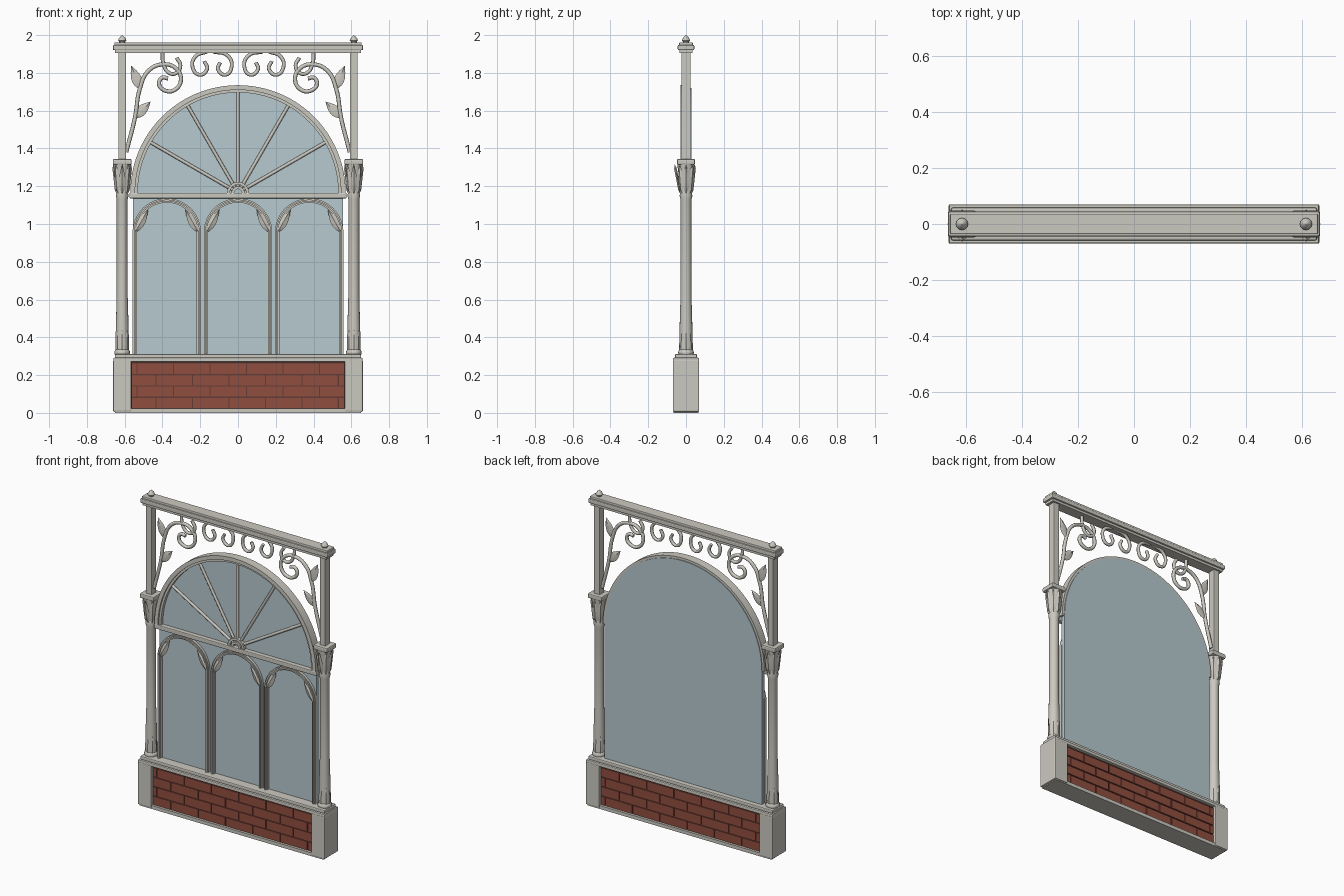
import bpy, bmesh, math
from mathutils import Vector, Matrix

if "Cube" in bpy.data.objects:
    bpy.data.objects.remove(bpy.data.objects["Cube"])


def mat(name, rgb):
    m = bpy.data.materials.new(name)
    m.diffuse_color = (*rgb, 1)
    m.use_nodes = True
    m.node_tree.nodes["Principled BSDF"].inputs["Base Color"].default_value = m.diffuse_color
    return m


STONE = mat("pale_grey_paint", (0.60, 0.585, 0.53))
GLASS = mat("blue_grey_glass", (0.47, 0.59, 0.625))
BRICK = mat("red_brick", (0.28, 0.075, 0.05))
MORTAR = mat("dark_mortar", (0.12, 0.045, 0.035))


def finish(name, bm, material, smooth=False, bevel=0):
    bmesh.ops.recalc_face_normals(bm, faces=bm.faces)
    me = bpy.data.meshes.new(name)
    bm.to_mesh(me)
    bm.free()
    ob = bpy.data.objects.new(name, me)
    bpy.context.collection.objects.link(ob)
    me.materials.append(material)
    if bevel:
        b = ob.modifiers.new("bevel", 'BEVEL')
        b.width, b.segments = bevel, 2
    if smooth:
        bpy.ops.object.select_all(action='DESELECT')
        ob.select_set(True)
        bpy.context.view_layer.objects.active = ob
        bpy.ops.object.shade_smooth_by_angle(angle=math.radians(35))
    return ob


def add_box(bm, x0, x1, y0, y1, z0, z1):
    m = Matrix.Translation(((x0 + x1) / 2, (y0 + y1) / 2, (z0 + z1) / 2)) @ \
        Matrix.Diagonal((x1 - x0, y1 - y0, z1 - z0, 1))
    bmesh.ops.create_cube(bm, size=1, matrix=m)


def box(name, x0, x1, y0, y1, z0, z1, material=STONE, bevel=0):
    bm = bmesh.new()
    add_box(bm, x0, x1, y0, y1, z0, z1)
    return finish(name, bm, material, bevel=bevel)


def lathe(name, x, profile, n=16):
    bm = bmesh.new()
    rings = [[bm.verts.new((x + r * math.cos(2 * math.pi * i / n),
                            r * math.sin(2 * math.pi * i / n), z))
              for i in range(n)] for r, z in profile]
    for a, b in zip(rings, rings[1:]):
        for i in range(n):
            bm.faces.new((a[i], a[(i + 1) % n], b[(i + 1) % n], b[i]))
    bm.faces.new(rings[0])
    bm.faces.new(rings[-1])
    return finish(name, bm, STONE, smooth=True)


def arch(cx, r, z_spring, z_base=None, n=32):
    """Arch outline in the xz plane, with legs when z_base is given."""
    pts = [(cx - r * math.cos(math.pi * i / n), z_spring + r * math.sin(math.pi * i / n))
           for i in range(n + 1)]
    if z_base is not None:
        pts = [(cx - r, z_base)] + pts + [(cx + r, z_base)]
    return pts


def band(name, inner, outer, y0, y1):
    """Solid strip between two outlines."""
    bm = bmesh.new()
    loops = [[bm.verts.new((x, y, z)) for x, z in line]
             for line, y in ((inner, y0), (outer, y0), (outer, y1), (inner, y1))]
    for k in range(4):
        a, b = loops[k], loops[(k + 1) % 4]
        for i in range(len(a) - 1):
            bm.faces.new((a[i], a[i + 1], b[i + 1], b[i]))
    for e in (0, -1):
        bm.faces.new([l[e] for l in loops])
    return finish(name, bm, STONE, smooth=True)


def slab(name, outline, y0, y1, material):
    bm = bmesh.new()
    f = bm.faces.new([bm.verts.new((x, y0, z)) for x, z in outline])
    ext = bmesh.ops.extrude_face_region(bm, geom=[f])
    vs = [g for g in ext['geom'] if isinstance(g, bmesh.types.BMVert)]
    bmesh.ops.translate(bm, vec=(0, y1 - y0, 0), verts=vs)
    return finish(name, bm, material)


def tube(name, pts, radius, y=0.0):
    """Round bar following a smooth path in the xz plane."""
    cu = bpy.data.curves.new(name, 'CURVE')
    cu.dimensions = '3D'
    cu.bevel_depth, cu.bevel_resolution, cu.resolution_u = radius, 2, 6
    cu.use_fill_caps = True
    sp = cu.splines.new('BEZIER')
    sp.bezier_points.add(len(pts) - 1)
    for p, (x, z) in zip(sp.bezier_points, pts):
        p.co = (x, y, z)
        p.handle_left_type = p.handle_right_type = 'AUTO'
    ob = bpy.data.objects.new(name, cu)
    bpy.context.collection.objects.link(ob)
    cu.materials.append(STONE)
    bpy.ops.object.select_all(action='DESELECT')
    ob.select_set(True)
    bpy.context.view_layer.objects.active = ob
    bpy.ops.object.convert(target='MESH')


def leaf(name, base, tip, side, width, depth):
    """Pointed leaf, ridged along its middle on both sides."""
    bm = bmesh.new()
    b, t = Vector(base), Vector(tip)
    s = Vector(side).normalized()
    nrm = (t - b).cross(s).normalized() * depth
    rows = []
    for i in range(1, 8):
        u = i / 8
        c, w = b.lerp(t, u), width / 2 * math.sin(math.pi * u ** 0.8)
        rows.append([bm.verts.new(p) for p in (c + s * w, c + nrm, c - s * w, c - nrm)])
    for a, c in zip(rows, rows[1:]):
        for k in range(4):
            bm.faces.new((a[k], a[(k + 1) % 4], c[(k + 1) % 4], c[k]))
    for row, end in ((rows[0], b), (rows[-1], t)):
        v = bm.verts.new(end)
        for k in range(4):
            bm.faces.new((row[k], row[(k + 1) % 4], v))
    return finish(name, bm, STONE, smooth=True)


# Brick plinth with base strip and sill
box("base_strip", -0.65, 0.65, -0.066, 0.066, 0, 0.022)
box("mortar_core", -0.565, 0.565, -0.05, 0.05, 0.015, 0.275, MORTAR)
bm = bmesh.new()
for row in range(4):
    z = 0.025 + row * 0.0605
    x = -0.534 - 0.193 - (0 if row % 2 else 0.093)
    while x < 0.56:
        a, b = max(x + 0.003, -0.562), min(x + 0.19, 0.562)
        if b - a > 0.01:
            add_box(bm, a, b, -0.056, 0.056, z, z + 0.054)
        x += 0.193
finish("bricks", bm, BRICK)
box("sill_lower", -0.66, 0.66, -0.07, 0.07, 0.27, 0.292, bevel=0.006)
box("sill_upper", -0.652, 0.652, -0.058, 0.058, 0.288, 0.312, bevel=0.006)

# Top beam with stepped moulding
box("beam_lower", -0.65, 0.65, -0.034, 0.034, 1.905, 1.925)
box("beam", -0.662, 0.662, -0.044, 0.044, 1.92, 1.948, bevel=0.006)
box("beam_cap", -0.655, 0.655, -0.036, 0.036, 1.944, 1.962, bevel=0.004)

# Arched glass, surrounding frame and transom
ZC = 1.165
slab("glass_pane", arch(0, 0.555, ZC, 0.31, 48), 0.0, 0.028, GLASS)
band("arch_frame", arch(0, 0.545, ZC, n=48), arch(0, 0.57, ZC, n=48), -0.03, 0.024)
band("arch_bead", arch(0, 0.531, ZC, n=48), arch(0, 0.547, ZC, n=48), -0.02, 0.004)
box("transom", -0.575, 0.575, -0.028, 0.004, 1.136, 1.165, bevel=0.005)

# Fan bars and hub
for i in range(1, 6):
    a = math.pi * i / 6
    tube("fan_bar", [(r * math.cos(a), ZC + r * math.sin(a)) for r in (0.03, 0.54)], 0.009, -0.005)
for r in (0.055, 0.032):
    band("fan_hub", arch(0, r - 0.012, ZC, n=16), arch(0, r + 0.003, ZC, n=16), -0.022, 0.004)

# Three arched lights with corner leaves
for cx in (-0.377, 0, 0.377):
    band("light_frame", arch(cx, 0.158, 0.955, 0.31), arch(cx, 0.181, 0.955, 0.31), -0.016, 0.004)
    band("light_bead", arch(cx, 0.165, 0.955, 0.31), arch(cx, 0.174, 0.955, 0.31), -0.024, -0.014)
    for s in (-1, 1):
        leaf("light_leaf", (cx + s * 0.168, -0.012, 0.955), (cx + s * 0.098, -0.012, 1.08),
             (0.87, 0, s * 0.49), 0.045, 0.009)

VINE = [(-0.592, 1.38), (-0.545, 1.565), (-0.52, 1.715), (-0.475, 1.81), (-0.40, 1.845),
        (-0.33, 1.825), (-0.302, 1.765), (-0.335, 1.71), (-0.39, 1.708), (-0.418, 1.743),
        (-0.40, 1.775), (-0.37, 1.77)]
HOOK_A = [(-0.40, 1.91), (-0.395, 1.85), (-0.365, 1.80), (-0.325, 1.80),
          (-0.305, 1.84), (-0.325, 1.88)]
HOOK_B = [(-0.165, 1.912), (-0.222, 1.89), (-0.242, 1.84), (-0.205, 1.79),
          (-0.164, 1.82), (-0.178, 1.862)]
HOOK_C = [(-0.13, 1.912), (-0.06, 1.895), (-0.033, 1.845), (-0.065, 1.79),
          (-0.106, 1.82), (-0.095, 1.855)]

for s in (-1, 1):
    X = 0.613 * s
    # Plinth end blocks
    box("plinth_block", X - 0.048, X + 0.048, -0.07, 0.07, 0.006, 0.28, bevel=0.006)
    # Column shaft with base rings and flared capital
    lathe("column", X, [(0.04, 0.31), (0.042, 0.318), (0.04, 0.328), (0.034, 0.335), (0.034, 0.45),
                        (0.029, 0.62), (0.029, 1.13), (0.034, 1.15), (0.031, 1.165),
                        (0.034, 1.22), (0.043, 1.29), (0.046, 1.315)])
    box("capital_slab", X - 0.05, X + 0.05, -0.048, 0.048, 1.314, 1.344, bevel=0.007)
    # Capital leaves and slim foot leaves
    for k in range(8):
        a = math.pi * k / 4
        d = Vector((math.cos(a), math.sin(a), 0))
        out = 0.06 if k == 6 else 0.047
        side = (-d.y, d.x, 0)
        c = Vector((X, 0, 0))
        leaf("capital_leaf", c + d * 0.03 + Vector((0, 0, 1.16)),
             c + d * out + Vector((0, 0, 1.315)), side, 0.036, 0.007)
        leaf("foot_leaf", c + d * 0.034 + Vector((0, 0, 0.32)),
             c + d * 0.03 + Vector((0, 0, 0.48)), side, 0.016, 0.003)
    # Square upper post and finial
    box("upper_post", X - 0.02, X + 0.02, -0.024, 0.024, 1.34, 1.92, bevel=0.003)
    lathe("finial", X, [(0.016, 1.955), (0.016, 1.965), (0.022, 1.972), (0.018, 1.982),
                        (0.008, 1.994), (0.001, 2.0)], 12)
    # Scrollwork and vine leaves
    for name, path, r in (("vine_scroll", VINE, 0.011), ("outer_hook", HOOK_A, 0.01),
                          ("middle_hook", HOOK_B, 0.01), ("inner_hook", HOOK_C, 0.01)):
        tube(name, [(-s * x, z) for x, z in path], r)
    leaf("vine_leaf_upper", (s * 0.515, 0, 1.712), (s * 0.565, 0, 1.838), (0.93, 0, -s * 0.37), 0.055, 0.007)
    leaf("vine_leaf_lower", (s * 0.55, 0, 1.562), (s * 0.463, 0, 1.648), (0.7, 0, s * 0.71), 0.055, 0.007)
